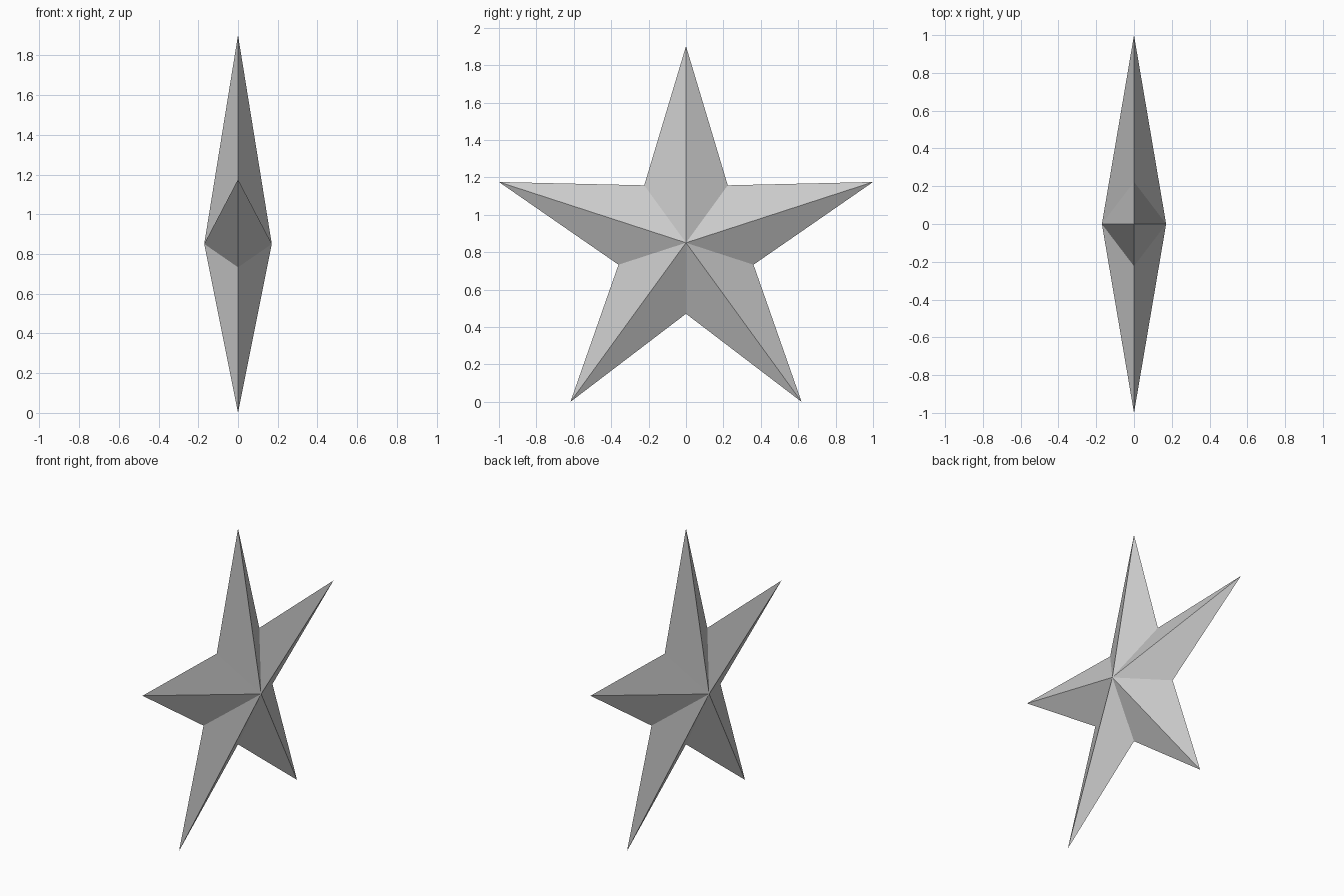
import bpy
import bmesh
from math import sin, cos, pi

default_cube = bpy.data.objects.get("Cube")
if default_cube:
    bpy.data.objects.remove(default_cube, do_unlink=True)

POINTS = 5
OUTER = 1 / sin(2 * pi / POINTS)       # arm tips span two units
INNER = OUTER * 0.361                  # notches between the arms
HALF_DEPTH = 0.17
CENTRE_Z = OUTER * cos(pi / POINTS)    # lower tips rest on the ground

# Plain grey finish
grey = bpy.data.materials.new("grey")
grey.use_nodes = True
colour = (0.6, 0.6, 0.6, 1)
grey.diffuse_color = colour
grey.node_tree.nodes["Principled BSDF"].inputs["Base Color"].default_value = colour

# Star outline in the YZ plane, alternating tips and notches
bm = bmesh.new()
rim = []
for i in range(2 * POINTS):
    radius = INNER if i % 2 else OUTER
    angle = i * pi / POINTS
    rim.append(bm.verts.new((0, radius * sin(angle), CENTRE_Z + radius * cos(angle))))

# Faceted pyramid on each side, meeting at the outline
for side in (-1, 1):
    apex = bm.verts.new((side * HALF_DEPTH, 0, CENTRE_Z))
    for a, b in zip(rim, rim[1:] + rim[:1]):
        bm.faces.new((apex, a, b))
bmesh.ops.recalc_face_normals(bm, faces=bm.faces)

mesh = bpy.data.meshes.new("star")
bm.to_mesh(mesh)
bm.free()
mesh.materials.append(grey)
star = bpy.data.objects.new("star", mesh)
bpy.context.collection.objects.link(star)
